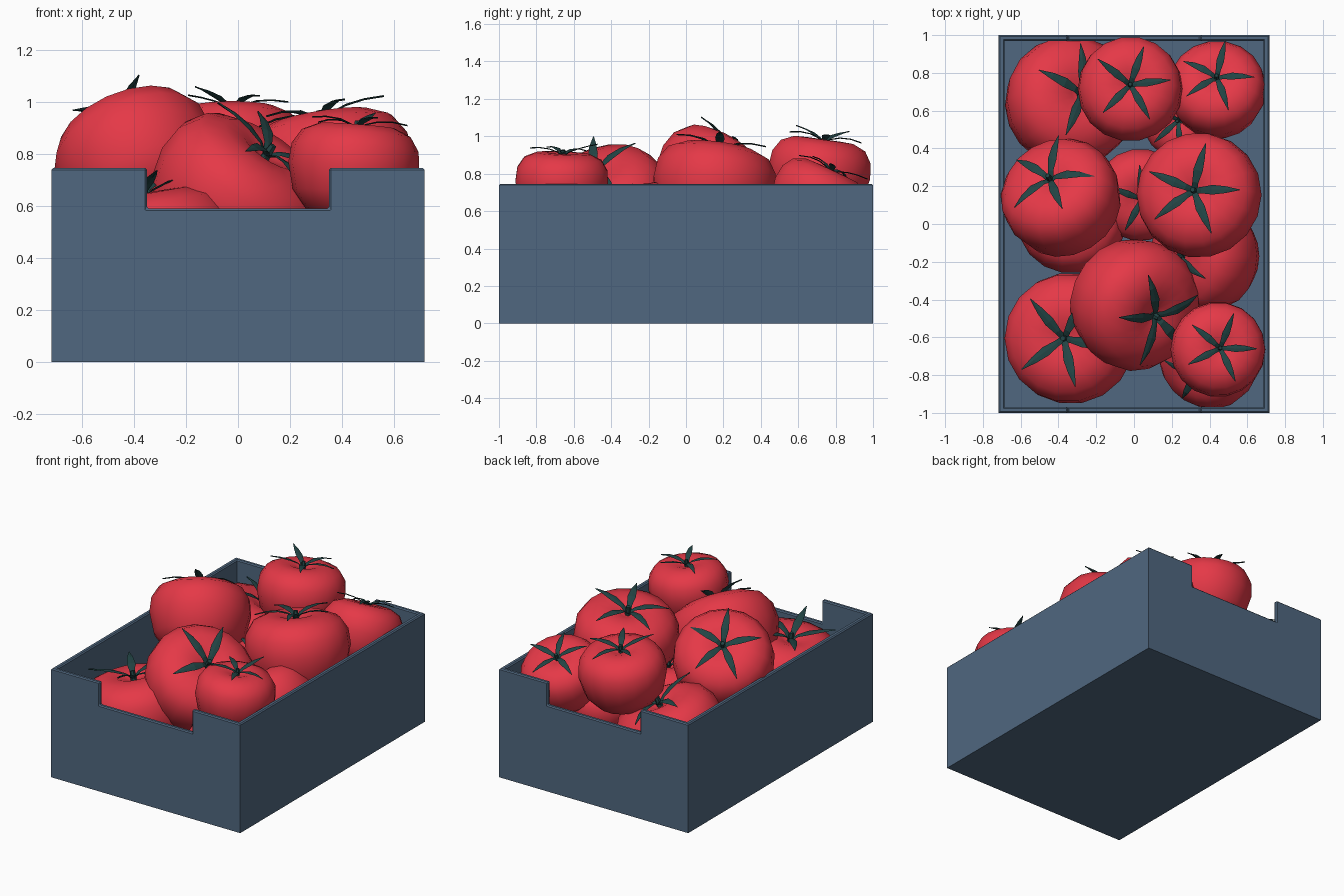
import bpy, bmesh, math, random
from mathutils import Vector, Matrix

if "Cube" in bpy.data.objects:
    bpy.data.objects.remove(bpy.data.objects["Cube"])

random.seed(4)


def material(name, rgb):
    m = bpy.data.materials.new(name)
    m.diffuse_color = (*rgb, 1)
    m.use_nodes = True
    m.node_tree.nodes["Principled BSDF"].inputs["Base Color"].default_value = m.diffuse_color
    return m


SLATE = material("slate_blue", (0.080, 0.137, 0.215))
RED = material("tomato_red", (0.785, 0.040, 0.063))
GREEN = material("dark_green", (0.016, 0.058, 0.058))


def box(name, x, y, z0, z1):
    bpy.ops.mesh.primitive_cube_add(size=1, location=(0, 0, (z0 + z1) / 2))
    o = bpy.context.object
    o.name = name
    o.scale = (2 * x, 2 * y, z1 - z0)
    bpy.ops.object.transform_apply(location=True, rotation=False, scale=True)
    return o


def finish(name, bm, mat, matrix):
    bmesh.ops.recalc_face_normals(bm, faces=bm.faces)
    me = bpy.data.meshes.new(name)
    bm.to_mesh(me)
    bm.free()
    me.materials.append(mat)
    o = bpy.data.objects.new(name, me)
    bpy.context.collection.objects.link(o)
    o.matrix_world = matrix
    return o


# Crate: hollowed box with a hand notch through both end walls
crate = box("crate", 0.717, 1.0, 0.0, 0.746)
crate.data.materials.append(SLATE)
cutters = [box("hollow_cutter", 0.685, 0.97, 0.05, 1.0),
           box("notch_cutter", 0.35, 1.5, 0.59, 1.2)]
bpy.context.view_layer.objects.active = crate
for c in cutters:
    c.hide_render = True
    mod = crate.modifiers.new("cut", 'BOOLEAN')
    mod.operation = 'DIFFERENCE'
    mod.solver = 'EXACT'
    mod.object = c
    bpy.ops.object.modifier_apply(modifier=mod.name)
for c in cutters:
    bpy.data.objects.remove(c)

# Soften only the rim edges
bm = bmesh.new()
bm.from_mesh(crate.data)
rim = [e for e in bm.edges if all(v.co.z > 0.58 for v in e.verts)
       and e.calc_face_angle(0) > 0.5]
bmesh.ops.bevel(bm, geom=rim, offset=0.007, segments=1, affect='EDGES')
bm.to_mesh(crate.data)
bm.free()

# Tomato cross-section (radius, height), for radius 1
PROFILE = [(0.35, -0.73), (0.68, -0.61), (0.9, -0.33), (1.0, 0.08),
           (0.97, 0.38), (0.83, 0.60), (0.58, 0.71), (0.34, 0.72), (0.15, 0.65)]
SIDES = 18


def tomato(name, matrix):
    bm = bmesh.new()
    rings = [[bm.verts.new((r * math.cos(a), r * math.sin(a), z))
              for a in (2 * math.pi * i / SIDES for i in range(SIDES))]
             for r, z in PROFILE]
    for lo, hi in zip(rings, rings[1:]):
        for i in range(SIDES):
            j = (i + 1) % SIDES
            bm.faces.new((lo[i], lo[j], hi[j], hi[i]))
    for ring, z in ((rings[0], -0.76), (rings[-1], 0.59)):
        tip = bm.verts.new((0, 0, z))
        for i in range(SIDES):
            bm.faces.new((ring[i], ring[(i + 1) % SIDES], tip))
    o = finish(name, bm, RED, matrix)
    o.data.shade_smooth()


# Leaf path: (distance, height, half width), for tomato radius 1
LEAF = [(0.0, 0.64, 0.05), (0.13, 0.74, 0.05), (0.32, 0.80, 0.078),
        (0.54, 0.82, 0.055), (0.77, 0.80, 0.006)]


def leaf_star(name, matrix, phase, lean):
    bm = bmesh.new()
    for k in range(5):
        a = math.radians(phase + 72 * k + random.uniform(-10, 10))
        lift = random.uniform(-0.04, 0.2) - 0.004 * lean  # leaning stars lie flatter
        out, side = Vector((math.cos(a), math.sin(a), 0)), Vector((-math.sin(a), math.cos(a), 0))
        rings = []
        for d, z, w in LEAF:
            p = out * d + Vector((0, 0, z + lift * d * d * 1.6))
            pts = (p + side * w, p + Vector((0, 0, -0.015)),
                   p - side * w, p + Vector((0, 0, 0.008)))
            rings.append([bm.verts.new(v) for v in pts])
        for lo, hi in zip(rings, rings[1:]):
            for i in range(4):
                j = (i + 1) % 4
                bm.faces.new((lo[i], lo[j], hi[j], hi[i]))
        bm.faces.new(rings[0])
        bm.faces.new(rings[-1])
    # short stem in the middle
    bmesh.ops.create_cone(bm, cap_ends=True, segments=6, radius1=0.06, radius2=0.04,
                          depth=0.2, matrix=Matrix.Translation((0, 0, 0.69)))
    finish(name, bm, GREEN, matrix)


# Tomatoes: x, y, z, radius, lean angle, lean direction, leaf phase
TOMATOES = [
    (-0.35, 0.64, 0.44, 0.348, 22, 35, 20),
    (-0.02, 0.71, 0.785, 0.278, 8, 90, 5),
    (0.44, 0.70, 0.65, 0.26, 25, 92, 0),
    (-0.375, 0.125, 0.75, 0.318, 38, 122, 0),
    (0.03, 0.16, 0.45, 0.245, 10, 290, 20),
    (0.352, 0.147, 0.71, 0.332, 12, 140, 3),
    (0.39, -0.17, 0.45, 0.30, 45, 180, 36),
    (-0.33, -0.605, 0.40, 0.348, 10, 180, -6),
    (-0.012, -0.415, 0.615, 0.35, 38, 330, 30),
    (0.443, -0.665, 0.73, 0.252, 5, 30, 0),
    (0.41, -0.7, 0.40, 0.268, 35, 230, 30),
    (-0.33, 0.02, 0.42, 0.29, 10, 100, 40),
    (0.27, 0.56, 0.44, 0.22, 15, 200, 0),
]
for n, (x, y, z, r, lean, heading, phase) in enumerate(TOMATOES, 1):
    h = math.radians(heading)
    axis = Vector((-math.sin(h), math.cos(h), 0))
    m = (Matrix.Translation((x, y, z))
         @ Matrix.Rotation(math.radians(lean), 4, axis) @ Matrix.Scale(r, 4))
    tomato(f"tomato_{n}", m)
    leaf_star(f"leaf_star_{n}", m, phase, lean)
